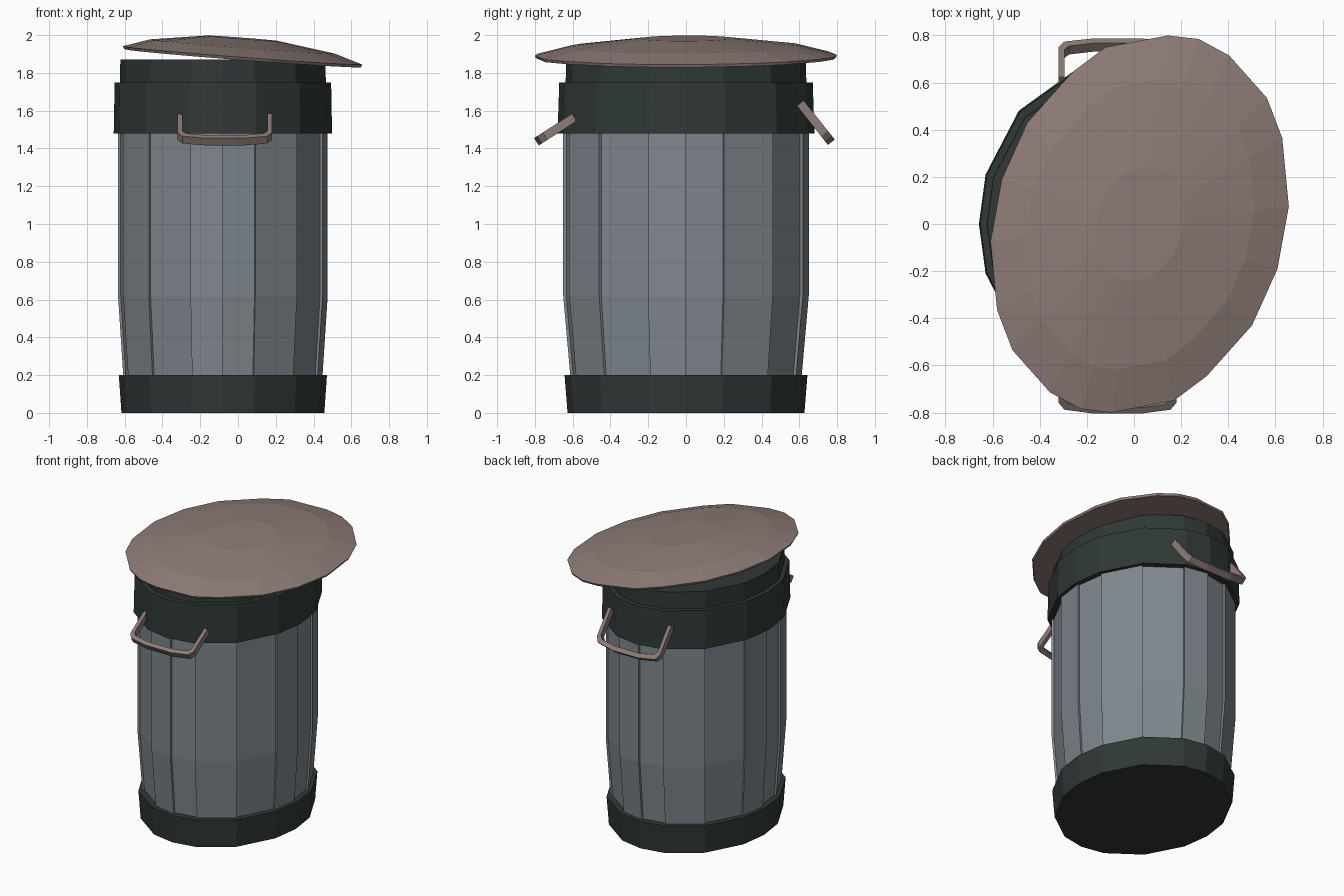
import bpy, bmesh, math
from mathutils import Vector

if "Cube" in bpy.data.objects:
    bpy.data.objects.remove(bpy.data.objects["Cube"])


def material(name, rgb):
    m = bpy.data.materials.new(name)
    m.diffuse_color = (*rgb, 1)
    m.use_nodes = True
    m.node_tree.nodes["Principled BSDF"].inputs["Base Color"].default_value = m.diffuse_color
    return m


GREEN = material("dark green", (0.029, 0.040, 0.037))
STEEL = material("grey steel", (0.212, 0.242, 0.268))
BROWN = material("dusty brown", (0.270, 0.202, 0.186))
CX = -0.08  # centre of the can in x; the lid hangs over to the other side


def finish(bm, name, mat):
    bmesh.ops.recalc_face_normals(bm, faces=bm.faces)
    me = bpy.data.meshes.new(name)
    bm.to_mesh(me)
    bm.free()
    me.materials.append(mat)
    ob = bpy.data.objects.new(name, me)
    bpy.context.collection.objects.link(ob)
    return ob


def loft(name, rings, mat, cap_start=False, cap_end=False):
    """Skin a stack of closed rings with flat quads."""
    bm = bmesh.new()
    vs = [[bm.verts.new(p) for p in r] for r in rings]
    n = len(vs[0])
    for a, b in zip(vs, vs[1:]):
        for i in range(n):
            j = (i + 1) % n
            bm.faces.new((a[i], a[j], b[j], b[i]))
    if cap_start:
        bm.faces.new(vs[0][::-1])
    if cap_end:
        bm.faces.new(vs[-1])
    return finish(bm, name, mat)


# sixteen unevenly spaced sides, starting at the front
ANGLES = [math.radians(q * 90 + a) for q in range(4) for a in (0, 18, 45, 72)]


def ring(rx, ry, z):
    return [(CX + rx * math.sin(a), -ry * math.cos(a), z) for a in ANGLES]


def panel_ring(rx, ry, z, recess=0.975):
    """Every other panel sits slightly deeper, giving stepped seams."""
    pts = []
    for i, a in enumerate(ANGLES):
        k = recess if i % 2 == 0 else 1.0
        for t in (a, ANGLES[(i + 1) % 16]):
            pts.append((CX + k * rx * math.sin(t), -k * ry * math.cos(t), z))
    return pts


# can body
loft("can_body", [panel_ring(0.527, 0.612, 0.19), panel_ring(0.555, 0.65, 0.62),
                  panel_ring(0.555, 0.65, 1.49)], STEEL)
# base
loft("base_ring", [ring(0.537, 0.627, 0), ring(0.551, 0.643, 0.2),
                   ring(0.505, 0.59, 0.2)], GREEN, cap_start=True)
# upper band and collar
loft("top_band", [ring(0.53, 0.62, 1.48), ring(0.578, 0.68, 1.48),
                  ring(0.573, 0.671, 1.75), ring(0.545, 0.637, 1.75),
                  ring(0.543, 0.635, 1.87)], GREEN, cap_end=True)

# lid: half outline, completed by point symmetry, tilted towards +x
half = [(0.12, 0.8), (0.25, 0.785), (0.38, 0.715), (0.54, 0.535), (0.605, 0.365),
        (0.633, 0.075), (0.585, -0.19), (0.477, -0.43), (0.285, -0.645), (0.145, -0.75)]
outline = half + [(-x, -y) for x, y in half]


def lid_ring(s, h):
    return [(0.024 + s * x, s * y, 1.878 + h - 0.079 * s * x + 0.014 * s * y)
            for x, y in outline]


loft("lid", [lid_ring(0.99, 0), lid_ring(1, 0.015), lid_ring(0.77, 0.062),
             lid_ring(0.3, 0.105)], BROWN, cap_start=True, cap_end=True)


# handles: a flat bent strap hanging from the band
def handle(name, start, direction, length):
    outer = [(-0.25, 0), (-0.25, 0.76), (-0.225, 0.90), (-0.1, 0.98)]
    inner = [(-0.225, 0), (-0.225, 0.70), (-0.205, 0.79), (-0.1, 0.86)]
    outer += [(-u, v) for u, v in outer[::-1]]
    inner += [(-u, v) for u, v in inner[::-1]]
    d = Vector((0, *direction)).normalized()
    normal = Vector((1, 0, 0)).cross(d) * 0.023
    o = Vector((-0.07, *start))

    def pt(p, side):
        return o + Vector((p[0], 0, 0)) + d * p[1] * length + normal * side

    rings = [[pt(a, 1), pt(a, -1), pt(b, -1), pt(b, 1)] for a, b in zip(outer, inner)]
    loft(name, rings, BROWN, True, True)


handle("front_handle", (-0.59, 1.565), (-0.84, -0.54), 0.245)
handle("back_handle", (0.605, 1.64), (0.62, -0.78), 0.27)
